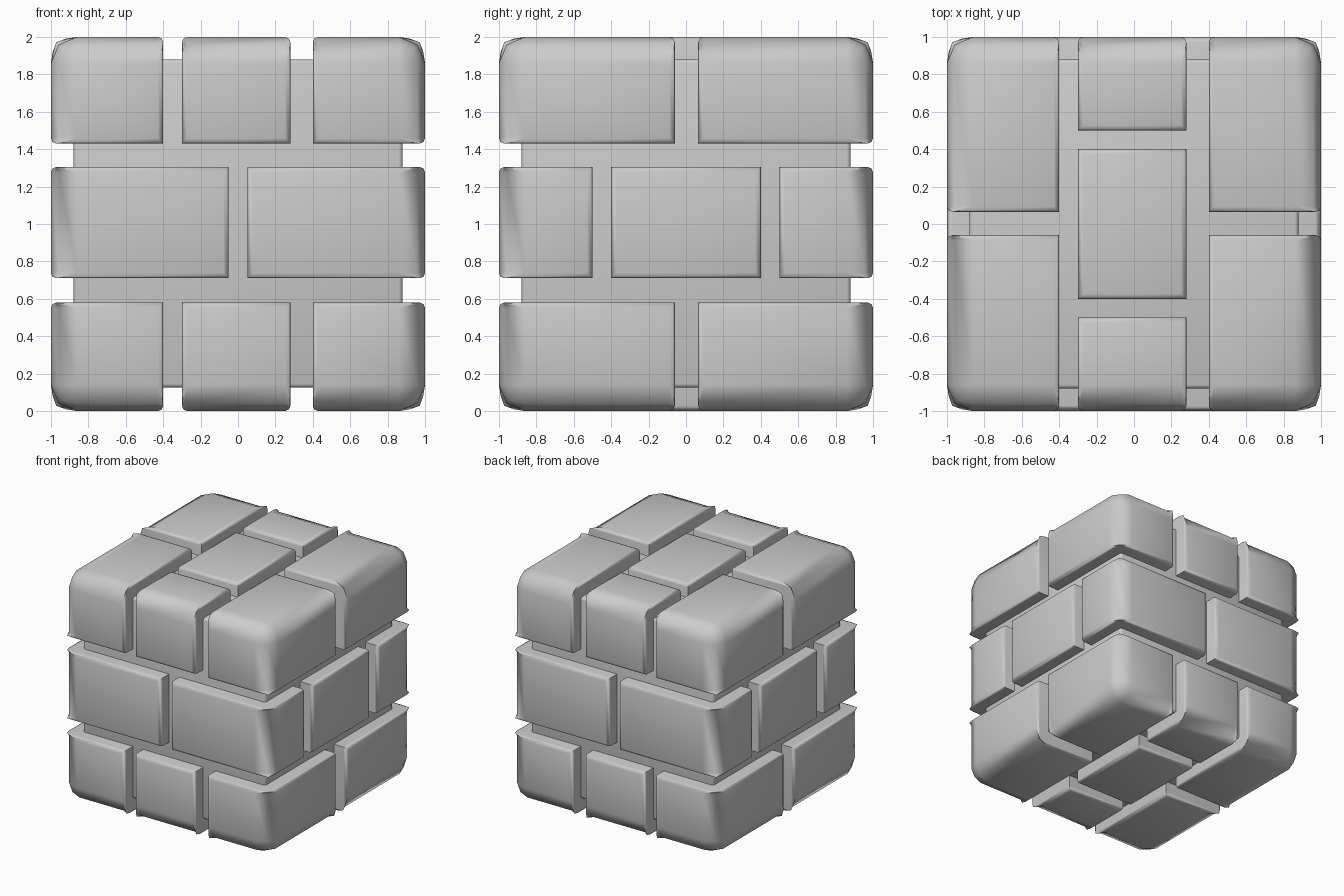
import bpy, bmesh

if "Cube" in bpy.data.objects:
    bpy.data.objects.remove(bpy.data.objects["Cube"])

ROUND = 0.14      # rounding on the outer cube edges
SMALL = 0.2       # fraction of it used on the joint edges


def make_box(name, x, y, z, width, weight_of):
    """Box from ranges, bevelled by per-edge weights."""
    bm = bmesh.new()
    bmesh.ops.create_cube(bm, size=1)
    for v in bm.verts:
        v.co = [r[0] if c < 0 else r[1] for c, r in zip(v.co, (x, y, z))]
    bm.normal_update()
    layer = bm.edges.layers.float.new("bevel_weight_edge")
    for e in bm.edges:
        e[layer] = weight_of(e)
    mesh = bpy.data.meshes.new(name)
    bm.to_mesh(mesh)
    bm.free()
    ob = bpy.data.objects.new(name, mesh)
    bpy.context.collection.objects.link(ob)
    mod = ob.modifiers.new("bevel", "BEVEL")
    mod.limit_method = "WEIGHT"
    mod.width = width
    mod.segments = 2
    bpy.ops.object.select_all(action="DESELECT")
    ob.select_set(True)
    bpy.context.view_layer.objects.active = ob
    bpy.ops.object.modifier_apply(modifier=mod.name)
    bpy.ops.object.shade_smooth_by_angle(angle=1.05)
    return ob


def is_outer(face):
    c = face.calc_center_median()
    return max(abs(c.x), abs(c.y), abs(c.z - 1)) > 0.999


def brick_weight(edge):
    # 2 outer faces: big round, 1: small round, 0: sharp
    return (0.0, SMALL, 1.0)[sum(is_outer(f) for f in edge.link_faces)]


def brick(name, x, y, z):
    make_box(name, x, y, z, ROUND, brick_weight)


# Mortar core
make_box("mortar_core", (-0.88, 0.88), (-0.88, 0.88), (0.125, 1.88), 0.02, lambda e: 1.0)

LEFT, MID, RIGHT = (-1, -0.40), (-0.30, 0.28), (0.40, 1)
HALVES = ((-1, -0.06), (0.065, 1))
ENDS = ((-1, -0.5), (0.5, 1))
CENTRE = (-0.4, 0.4)

# Bottom and top courses
for course, z, cap in (("bottom", (0, 0.58), (0, 0.3)), ("top", (1.43, 2), (1.7, 2))):
    for x in (LEFT, RIGHT):
        for y in HALVES:
            brick(course + "_corner_brick", x, y, z)
    for y in ENDS:
        brick(course + "_middle_brick", MID, y, z)
    brick(course + "_centre_brick", MID, CENTRE, cap)

# Middle course
z = (0.71, 1.305)
for x in ((-1, -0.05), (0.05, 1)):
    for y in ENDS:
        brick("middle_corner_brick", x, y, z)
for x in ((-1, -0.7), (0.7, 1)):
    brick("middle_side_brick", x, CENTRE, z)
